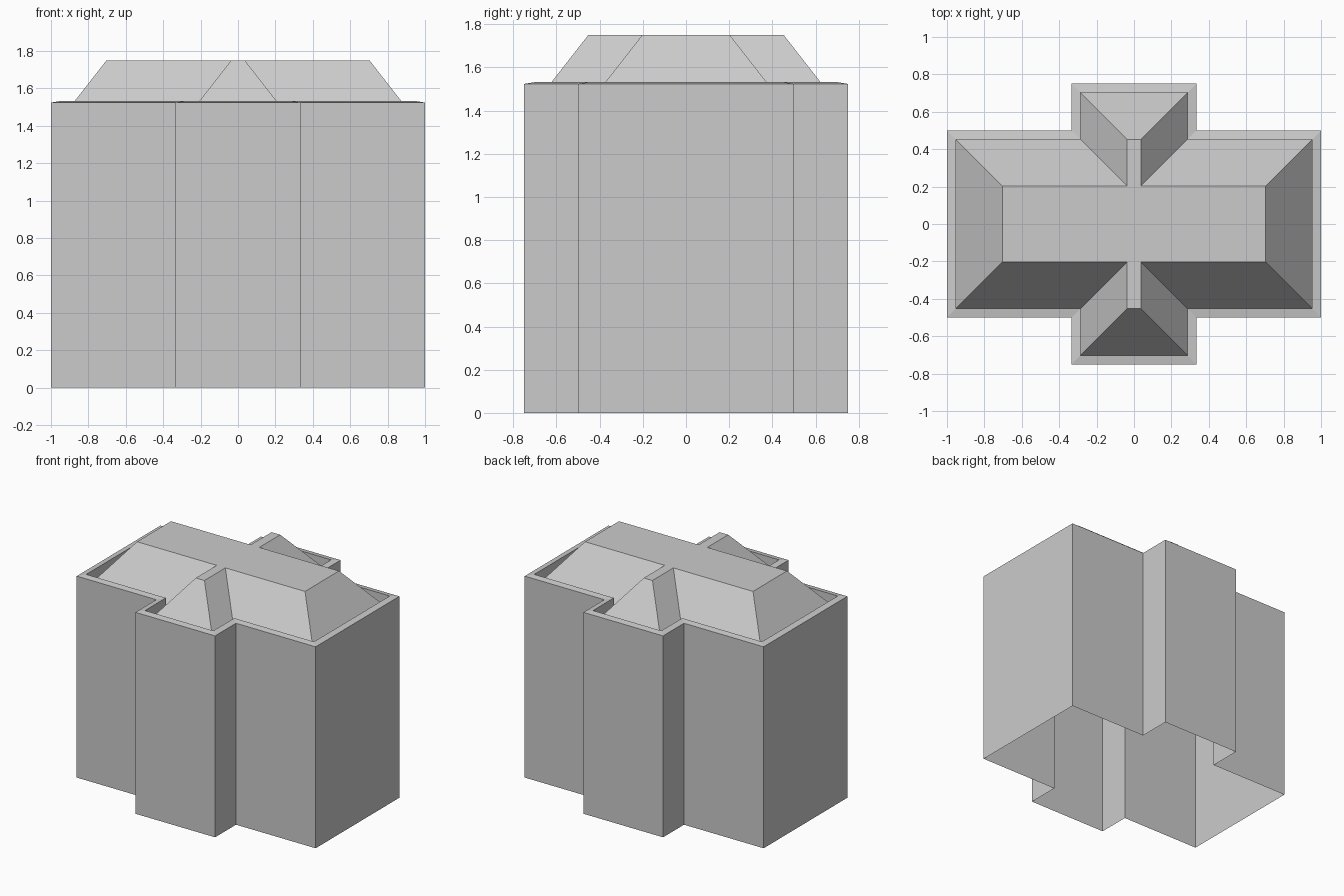
import bpy

if "Cube" in bpy.data.objects:
    bpy.data.objects.remove(bpy.data.objects["Cube"])


def cross_ring(inset, z):
    """Cross-shaped footprint, counter-clockwise, pulled inwards by inset."""
    X, Y = 1.0 - inset, 0.5 - inset        # main block half sizes
    x, y = 0.3333 - inset, 0.75 - inset    # wing half sizes
    quarter = [(X, Y), (x, Y), (x, y)]
    pts = quarter + [(-a, b) for a, b in reversed(quarter)]
    pts += [(-a, -b) for a, b in pts]
    return [(a, b, z) for a, b in pts]


def shell(name, profile, cap=False):
    """Skin a stack of (inset, z) rings into one surface."""
    n = 12
    verts = [v for inset, z in profile for v in cross_ring(inset, z)]
    faces = [(r * n + i, r * n + (i + 1) % n,
              (r + 1) * n + (i + 1) % n, (r + 1) * n + i)
             for r in range(len(profile) - 1) for i in range(n)]
    if cap:
        faces.append(tuple(range(len(verts) - n, len(verts))))
    mesh = bpy.data.meshes.new(name)
    mesh.from_pydata(verts, [], faces)
    mesh.update()
    obj = bpy.data.objects.new(name, mesh)
    bpy.context.collection.objects.link(obj)
    return obj


EAVE, RIM, GUTTER, TOP = 1.524, 1.532, 1.43, 1.75
LIP, SLOPE = 0.047, 0.25

# Outer walls, open underneath
shell("walls", [(0, 0), (0, EAVE)])
# Slightly sloped parapet lip with a drop down to the gutter
shell("parapet", [(0, EAVE), (LIP, RIM), (LIP, GUTTER)])
# Sloped roof with a flat top
shell("roof", [(LIP, GUTTER), (LIP + SLOPE, TOP)], cap=True)
